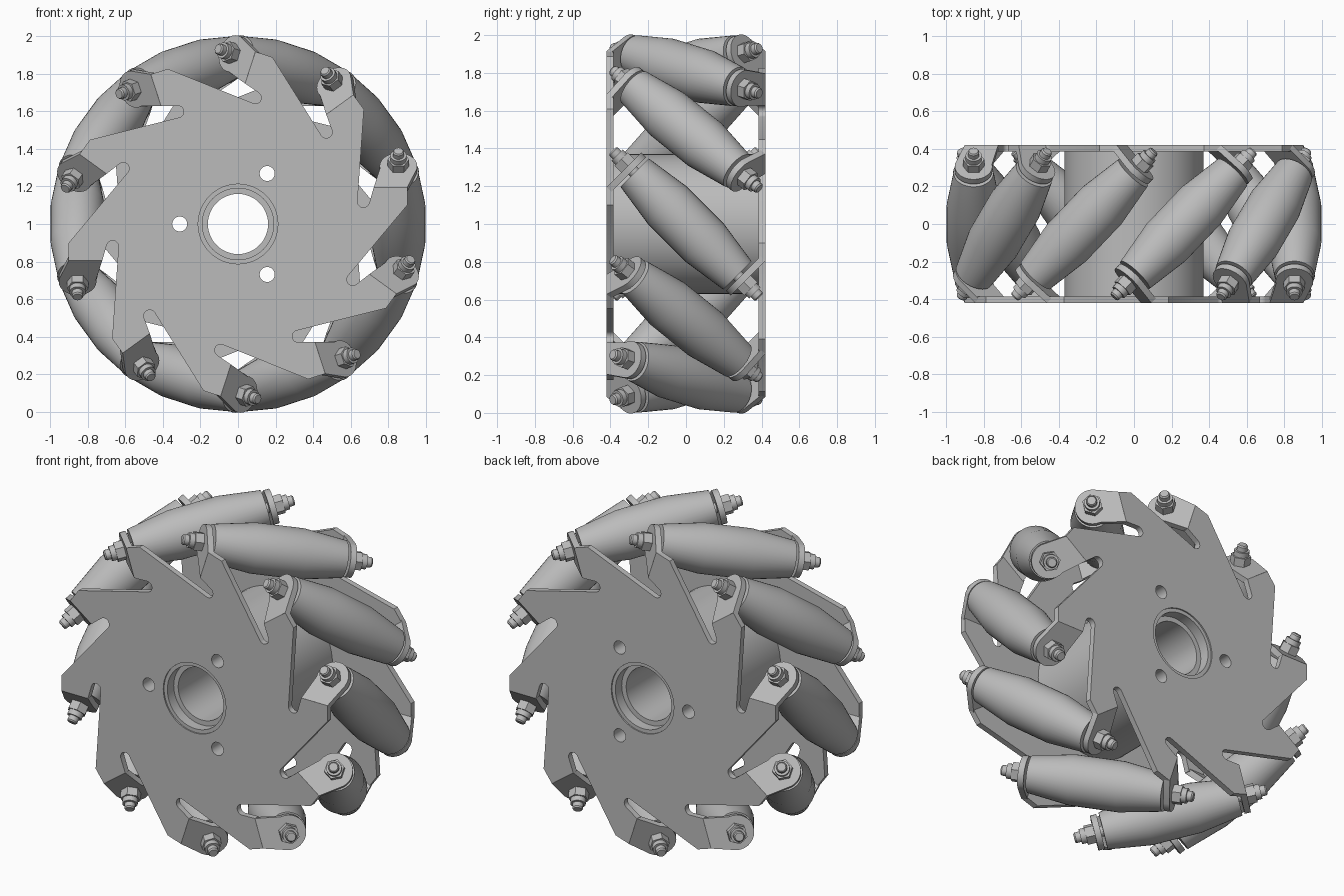
import bpy
import bmesh
from math import pi, sin, cos, radians
from mathutils import Matrix, Vector

if "Cube" in bpy.data.objects:
    bpy.data.objects.remove(bpy.data.objects["Cube"])

COUNT = 10            # rollers around the wheel
STEP = 2 * pi / COUNT
AXIS_R = 0.853        # distance of roller axes from the wheel centre
FACE, THICK = 0.42, 0.035

steel = bpy.data.materials.new("grey steel")
steel.use_nodes = True
steel.diffuse_color = (0.5, 0.5, 0.5, 1)
steel.node_tree.nodes["Principled BSDF"].inputs["Base Color"].default_value = (0.5, 0.5, 0.5, 1)

# Wheel frame: local z points to the front, local y points up
WHEEL = Matrix.Translation((0, 0, 1)) @ Matrix.Rotation(pi / 2, 4, 'X')
FLIP = Matrix.Rotation(pi, 4, 'X')


def roller_frame(i):
    """Local z runs along the slanted roller axis, local x points outward."""
    return (Matrix.Rotation(i * STEP, 4, 'Z') @ Matrix.Translation((AXIS_R, 0, 0))
            @ Matrix.Rotation(-pi / 4, 4, 'X'))


def arc(cx, cy, r, start, end, n):
    return [(cx + r * cos(radians(start + (end - start) * k / n)),
             cy + r * sin(radians(start + (end - start) * k / n))) for k in range(n + 1)]


def circle(cx, cy, r, n=32):
    return arc(cx, cy, r, 0, 360, n)[:-1]


def add_prism(bm, loops, z0, z1, matrix=Matrix()):
    """Extrude an outline, with optional hole loops, from z0 to z1."""
    part = bmesh.new()
    for loop in loops:
        vs = [part.verts.new((x, y, z0)) for x, y in loop]
        for a, b in zip(vs, vs[1:] + vs[:1]):
            part.edges.new((a, b))
    bmesh.ops.triangle_fill(part, edges=part.edges[:], use_beauty=True, normal=(0, 0, 1))
    res = bmesh.ops.extrude_face_region(part, geom=part.faces[:], use_keep_orig=True)
    top = [g for g in res["geom"] if isinstance(g, bmesh.types.BMVert)]
    bmesh.ops.translate(part, verts=top, vec=(0, 0, z1 - z0))
    merge(bm, part, matrix)


def add_lathe(bm, profile, n=32, matrix=Matrix()):
    """Turn (radius, z) points around local z."""
    part = bmesh.new()
    vs = [part.verts.new((r, 0, z)) for r, z in profile]
    es = [part.edges.new(p) for p in zip(vs, vs[1:])]
    bmesh.ops.spin(part, geom=vs + es, cent=(0, 0, 0), axis=(0, 0, 1), angle=2 * pi, steps=n)
    bmesh.ops.remove_doubles(part, verts=part.verts[:], dist=0.0001)
    merge(bm, part, matrix)


def merge(bm, part, matrix):
    bmesh.ops.recalc_face_normals(part, faces=part.faces[:])
    part.transform(matrix)
    tmp = bpy.data.meshes.new("tmp")
    part.to_mesh(tmp)
    part.free()
    bm.from_mesh(tmp)
    bpy.data.meshes.remove(tmp)


def finish(name, bm, matrix=Matrix()):
    mesh = bpy.data.meshes.new(name)
    bm.transform(WHEEL @ matrix)
    bm.to_mesh(mesh)
    bm.free()
    mesh.materials.append(steel)
    obj = bpy.data.objects.new(name, mesh)
    bpy.context.collection.objects.link(obj)
    bpy.ops.object.select_all(action='DESELECT')
    obj.select_set(True)
    bpy.context.view_layer.objects.active = obj
    bpy.ops.object.shade_smooth_by_angle(angle=radians(30))


# Three through holes shared by the plates and the hub
bolt_holes = [circle(0.31 * cos(a), 0.31 * sin(a), 0.04, 20)
              for a in (pi / 3, pi, -pi / 3)]

# Saw-tooth plate outline: tooth corner, bend line, rounded slot
tooth = [(0.9, 0.1), (0.9, 0.195), (0.722, 0.195)] + arc(0.667, 0.12, 0.032, -15, -175, 8)
outline = []
for i in range(COUNT):
    turn = Matrix.Rotation(i * STEP, 2)
    outline += [tuple(turn @ Vector(p)) for p in tooth]

# Bent tab with a rounded end around the roller axis
bend = -0.159
tab = [(0.722 - AXIS_R, bend), (0.9 - AXIS_R, bend)] + arc(0, 0, 0.1, -12, 190, 16)

for name, side in (("front_plate", Matrix()), ("back_plate", FLIP)):
    bm = bmesh.new()
    add_prism(bm, [outline, circle(0, 0, 0.212, 48)] + bolt_holes, FACE - THICK, FACE)
    for i in range(COUNT):
        add_prism(bm, [tab], 0.4, 0.435, roller_frame(i))
    finish(name, bm, side)

# Hub drum with a stepped bore
bm = bmesh.new()
add_prism(bm, [circle(0, 0, 0.37, 64), circle(0, 0, 0.19, 48)] + bolt_holes, -0.387, 0.387)
finish("hub_drum", bm)
for name, r_out, r_in, half in (("bore_sleeve", 0.191, 0.16, 0.35),
                                ("bore_collar", 0.212, 0.19, 0.412)):
    bm = bmesh.new()
    add_prism(bm, [circle(0, 0, r_out, 48), circle(0, 0, r_in, 48)], -half, half)
    finish(name, bm)

# Barrel rollers with their axles and nuts
barrel = [(0, -0.385), (0.106, -0.385), (0.143, -0.14), (0.143, 0.14), (0.106, 0.385), (0, 0.385)]
axle = [(0, -0.55), (0.024, -0.55), (0.03, -0.542), (0.03, 0.542), (0.024, 0.55), (0, 0.55)]
for i in range(COUNT):
    frame = roller_frame(i)
    bm = bmesh.new()
    add_lathe(bm, barrel, 36)
    finish(f"roller_{i + 1}", bm, frame)

    bm = bmesh.new()
    add_lathe(bm, axle, 16)
    finish(f"axle_{i + 1}", bm, frame)

    bm = bmesh.new()
    for side in (Matrix(), FLIP):
        add_prism(bm, [circle(0, 0, 0.057, 6)], 0.434, 0.485, side)
        add_prism(bm, [circle(0, 0, 0.043, 20)], 0.484, 0.515, side)
    finish(f"axle_nuts_{i + 1}", bm, frame)
